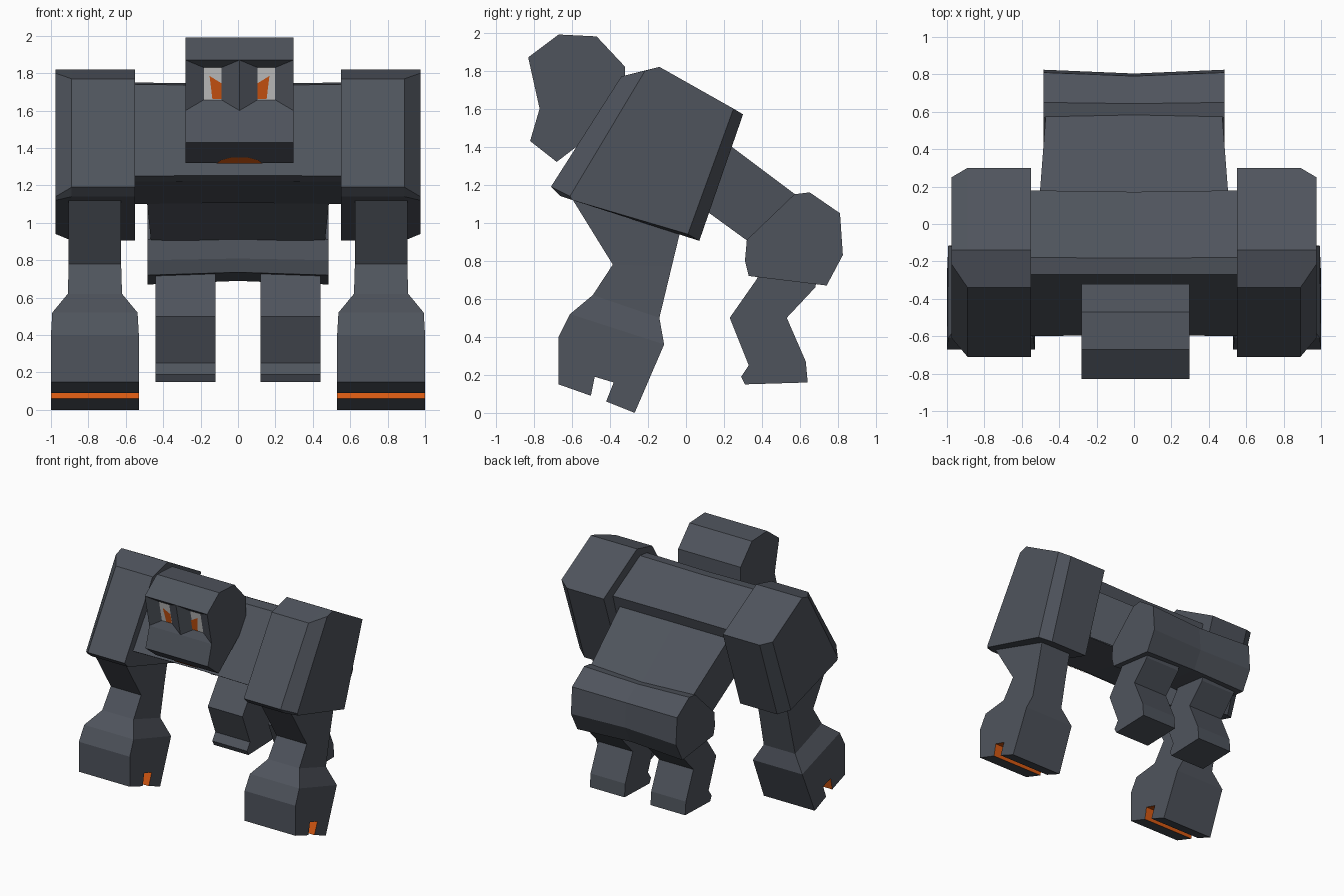
import bpy, bmesh

if "Cube" in bpy.data.objects:
    bpy.data.objects.remove(bpy.data.objects["Cube"])


def material(name, rgb):
    m = bpy.data.materials.new(name)
    m.diffuse_color = (*rgb, 1)
    m.use_nodes = True
    m.node_tree.nodes["Principled BSDF"].inputs["Base Color"].default_value = m.diffuse_color
    return m


SLATE = material("slate grey", (0.078, 0.088, 0.108))
ORANGE = material("glowing orange", (0.68, 0.10, 0.006))
WHITE = material("pale eye", (0.60, 0.60, 0.60))


def finish(bm, name, mats, mirror=False):
    me = bpy.data.meshes.new(name)
    bm.to_mesh(me)
    bm.free()
    for m in mats:
        me.materials.append(m)
    ob = bpy.data.objects.new(name, me)
    bpy.context.collection.objects.link(ob)
    if mirror:
        ob.modifiers.new("Mirror", 'MIRROR').use_mirror_merge = False
    return ob


def loft(rings):
    """Skin a list of equal-length rings; returns bmesh and rows of side faces."""
    bm = bmesh.new()
    vs = [[bm.verts.new(p) for p in r] for r in rings]
    n = len(vs[0])
    rows = []
    for a, b in zip(vs, vs[1:]):
        rows.append([bm.faces.new((a[i], a[(i + 1) % n], b[(i + 1) % n], b[i]))
                     for i in range(n)])
    bm.faces.new(vs[0])
    bm.faces.new(vs[-1])
    bmesh.ops.recalc_face_normals(bm, faces=bm.faces)
    return bm, rows


def at_x(x, profile):
    return [(x, y, z) for y, z in profile]


def shrink(profile, k):
    cy = sum(p[0] for p in profile) / len(profile)
    cz = sum(p[1] for p in profile) / len(profile)
    return [(cy + (y - cy) * k, cz + (z - cz) * k) for y, z in profile]


def plate(name, pts, mat):
    bm = bmesh.new()
    f = bm.faces.new([bm.verts.new(p) for p in pts])
    f.normal_update()
    if f.normal.y > 0:
        f.normal_flip()
    finish(bm, name, [mat])


# chest
chest = [(-0.27, 1.74), (-0.18, 1.75), (0.18, 1.55), (0.05, 1.10), (-0.55, 1.22), (-0.60, 1.25)]
finish(loft([at_x(-0.57, chest), at_x(0, shrink(chest, 0.98)), at_x(0.57, chest)])[0],
       "chest", [SLATE])

# waist, narrowing toward the hips
waist = [(0.08, 1.52), (0.60, 1.13), (0.60, 1.0), (0.33, 0.90), (0.0, 1.14)]
waist_w = [0.51, 0.47, 0.47, 0.465, 0.49]
side = lambda s: [(s * w, y, z) for w, (y, z) in zip(waist_w, waist)]
finish(loft([side(-1), at_x(0, shrink(waist, 0.95)), side(1)])[0], "waist", [SLATE])

# hips, slightly pinched in the middle
hips = [(0.57, 1.15), (0.65, 1.16), (0.81, 1.05), (0.825, 0.83), (0.74, 0.67),
        (0.33, 0.72), (0.31, 0.80), (0.32, 0.91)]
finish(loft([at_x(-0.485, hips), at_x(0, shrink(hips, 0.92)), at_x(0.485, hips)])[0],
       "hips", [SLATE])

# shoulders with bevelled outer corners
inner = [(-0.34, 1.77), (-0.14, 1.82), (0.30, 1.57), (0.07, 0.905), (-0.66, 1.14), (-0.71, 1.19)]
outer = [(-0.215, 1.80), (-0.14, 1.82), (0.25, 1.60), (0.01, 0.94), (-0.60, 1.12), (-0.61, 1.14)]
finish(loft([at_x(0.55, inner), at_x(0.89, inner), at_x(0.975, outer)])[0],
       "shoulder", [SLATE], True)

# arms flaring into the fists
ARM_X = 0.765
arm = [((-0.62, 1.16), (0.01, 1.12), 0.14), ((-0.385, 0.78), (-0.075, 0.77), 0.14),
       ((-0.49, 0.62), (-0.14, 0.50), 0.145), ((-0.61, 0.52), (-0.115, 0.36), 0.228)]
rings = [[(ARM_X - w, *f), (ARM_X + w, *f), (ARM_X + w, *b), (ARM_X - w, *b)]
         for f, b, w in arm]
finish(loft(rings)[0], "arm", [SLATE], True)

# fists with a glowing notch underneath
fist = [(-0.61, 0.52), (-0.67, 0.40), (-0.67, 0.15), (-0.50, 0.09), (-0.48, 0.19),
        (-0.38, 0.16), (-0.42, 0.06), (-0.27, 0.0), (-0.115, 0.36)]
fist_w = [0.228] + [0.235] * 7 + [0.228]
bm, rows = loft([[(ARM_X + s * w, y, z) for w, (y, z) in zip(fist_w, fist)] for s in (-1, 1)])
for f in rows[0][3:6]:
    f.material_index = 1
finish(bm, "fist", [SLATE, ORANGE], True)

# hind legs
leg = [(0.40, 0.76), (0.37, 0.70), (0.23, 0.50), (0.33, 0.25), (0.29, 0.19), (0.31, 0.15),
       (0.64, 0.16), (0.63, 0.27), (0.53, 0.50), (0.68, 0.66), (0.70, 0.76)]
finish(loft([at_x(0.12, leg), at_x(0.44, leg)])[0], "hind_leg", [SLATE], True)

# head with recessed eye sockets
HX, HW = 0.008, 0.288
head = [(-0.83, 1.87), (-0.77, 1.60), (-0.82, 1.43), (-0.68, 1.32), (-0.55, 1.42),
        (-0.32, 1.60), (-0.32, 1.82), (-0.47, 1.98), (-0.67, 1.99)]
bm, rows = loft([at_x(HX + s * HW, head) for s in (-1, 0, 1)])
eyes = [rows[0][0], rows[1][0]]
bmesh.ops.inset_individual(bm, faces=eyes, thickness=0.05, depth=-0.04, use_even_offset=True)
for f in eyes:
    f.material_index = 1
    cx = f.calc_center_median().x
    for v in f.verts:
        v.co.x = cx + (v.co.x - cx) * 0.5
finish(bm, "head", [SLATE, WHITE])

# slanted orange irises just in front of the pale eyes
iris = [(0.16, 1.785), (0.095, 1.745), (0.095, 1.662), (0.145, 1.662)]
for s, label in ((-1, "left"), (1, "right")):
    plate("iris_" + label, [(HX + s * x, -0.795 + 0.222 * (1.87 - z), z) for x, z in iris], ORANGE)

# mouth: a flat arc on the slanted chin
arc = [(-0.125, 0), (-0.10, 0.17), (-0.05, 0.29), (0.05, 0.29), (0.10, 0.17), (0.125, 0)]
plate("mouth", [(HX + x, -0.683 - 0.14 * t, 1.316 + 0.11 * t) for x, t in arc], ORANGE)
